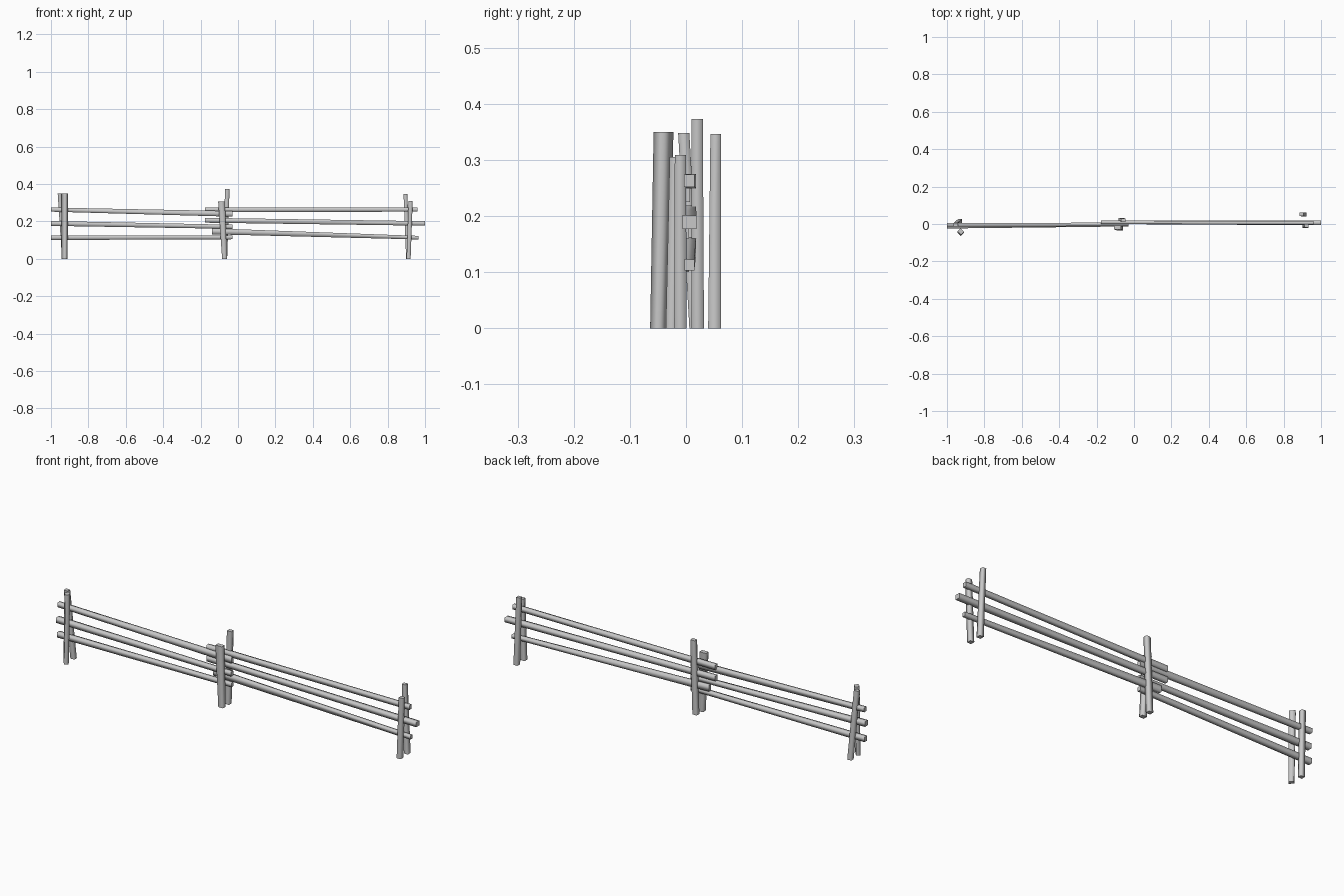
import bpy, bmesh, math
from mathutils import Vector

if "Cube" in bpy.data.objects:
    bpy.data.objects.remove(bpy.data.objects["Cube"], do_unlink=True)

GREY = (0.58, 0.58, 0.58)
wood = bpy.data.materials.new("weathered grey wood")
wood.use_nodes = True
wood.diffuse_color = (*GREY, 1)
wood.node_tree.nodes["Principled BSDF"].inputs["Base Color"].default_value = (*GREY, 1)


def pole(name, start, end, size0, size1, turn=0.0, upright=False):
    """Four-sided tapering timber with softly shaded sides and crisp flat ends.
    Sizes are (x, y) on posts and (y, z) on rails."""
    if upright:
        u, v = Vector((1, 0, 0)), Vector((0, 1, 0))
    else:
        u, v = Vector((0, 1, 0)), Vector((0, 0, 1))
    t = math.radians(turn)
    bm = bmesh.new()
    rings = []
    for point, (w, d) in ((start, size0), (end, size1)):
        ring = []
        for sx, sy in ((-1, -1), (1, -1), (1, 1), (-1, 1)):
            p, q = sx * w / 2, sy * d / 2
            x = p * math.cos(t) - q * math.sin(t)
            y = p * math.sin(t) + q * math.cos(t)
            ring.append(bm.verts.new(Vector(point) + u * x + v * y))
        rings.append(ring)
    for i in range(4):
        j = (i + 1) % 4
        side = bm.faces.new((rings[0][i], rings[0][j], rings[1][j], rings[1][i]))
        side.smooth = True
    for ring in (rings[0][::-1], rings[1]):
        cap = bm.faces.new(ring)
        for edge in cap.edges:
            edge.smooth = False
    bmesh.ops.recalc_face_normals(bm, faces=bm.faces)
    mesh = bpy.data.meshes.new(name)
    bm.to_mesh(mesh)
    bm.free()
    mesh.materials.append(wood)
    obj = bpy.data.objects.new(name, mesh)
    bpy.context.collection.objects.link(obj)


# Pairs of upright posts: base, top, base size, top size, turn
posts = {
    "right_front_post": ((-0.927, -0.048, 0), (-0.926, -0.040, 0.35), (0.025, 0.020), (0.028, 0.022), -45),
    "right_back_post": ((-0.930, 0.016, 0), (-0.953, -0.004, 0.348), (0.022, 0.020), (0.022, 0.020), 0),
    "middle_front_post": ((-0.072, -0.025, 0), (-0.088, -0.018, 0.305), (0.026, 0.022), (0.036, 0.022), 0),
    "middle_back_post": ((-0.070, 0.021, 0), (-0.057, 0.020, 0.373), (0.024, 0.022), (0.024, 0.020), 0),
    "left_front_post": ((0.912, -0.010, 0), (0.923, -0.010, 0.309), (0.022, 0.022), (0.022, 0.020), 0),
    "left_back_post": ((0.910, 0.051, 0), (0.895, 0.053, 0.346), (0.022, 0.023), (0.020, 0.019), 0),
}
for name, (base, top, size0, size1, turn) in posts.items():
    pole(name, base, top, size0, size1, turn, upright=True)

# Three rails per section, overlapping between the middle posts
rails = {
    "right_top_rail": ((-1.0, -0.004, 0.263), (-0.03, -0.002, 0.240), (0.020, 0.022), (0.018, 0.030)),
    "right_middle_rail": ((-1.0, -0.012, 0.189), (-0.03, -0.004, 0.171), (0.024, 0.026), (0.018, 0.022)),
    "right_bottom_rail": ((-1.0, -0.007, 0.113), (-0.03, -0.002, 0.115), (0.022, 0.025), (0.018, 0.021)),
    "left_top_rail": ((-0.176, 0.009, 0.262), (0.96, 0.006, 0.263), (0.018, 0.026), (0.019, 0.022)),
    "left_middle_rail": ((-0.176, 0.009, 0.206), (1.0, 0.006, 0.189), (0.018, 0.026), (0.025, 0.024)),
    "left_bottom_rail": ((-0.140, 0.009, 0.147), (0.965, 0.006, 0.113), (0.018, 0.032), (0.018, 0.019)),
}
for name, (start, end, size0, size1) in rails.items():
    pole(name, start, end, size0, size1)
